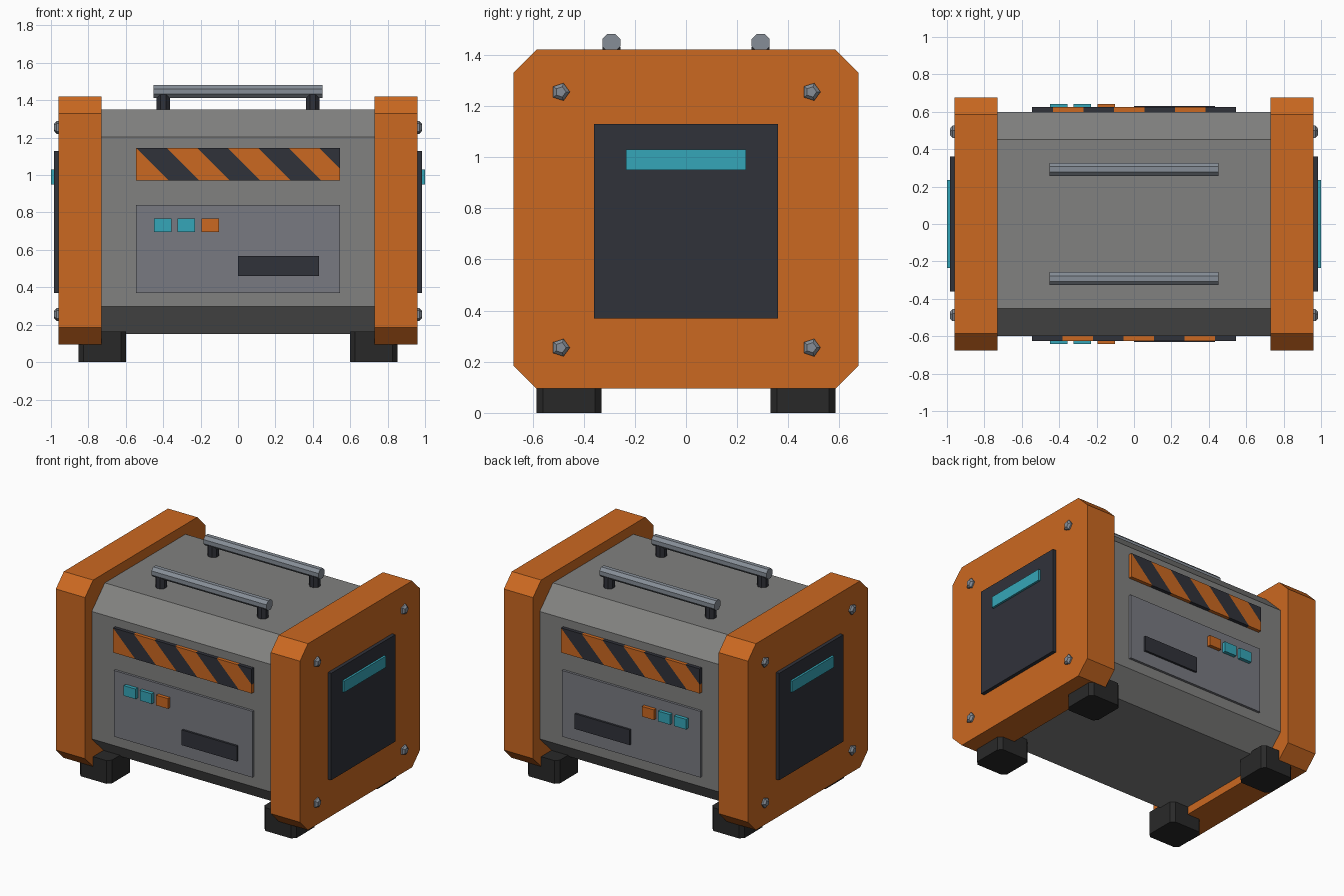
import bpy, bmesh
from math import pi
from mathutils import Matrix, Vector

if "Cube" in bpy.data.objects:
    bpy.data.objects.remove(bpy.data.objects["Cube"])


def mat(name, r, g, b):
    m = bpy.data.materials.new(name)
    m.diffuse_color = (r, g, b, 1)
    m.use_nodes = True
    m.node_tree.nodes["Principled BSDF"].inputs["Base Color"].default_value = m.diffuse_color
    return m


ORANGE = mat("orange", 0.60, 0.14, 0.015)
CYAN = mat("cyan", 0.036, 0.38, 0.48)
DARK = mat("dark", 0.03, 0.032, 0.042)
RUBBER = mat("rubber", 0.022, 0.022, 0.022)
BODY = mat("body_grey", 0.22, 0.22, 0.215)
PANEL = mat("panel_grey", 0.19, 0.195, 0.22)
METAL = mat("metal", 0.24, 0.27, 0.31)


def finish(name, bm, *mats):
    bmesh.ops.recalc_face_normals(bm, faces=bm.faces)
    me = bpy.data.meshes.new(name)
    bm.to_mesh(me)
    bm.free()
    for m in mats:
        me.materials.append(m)
    ob = bpy.data.objects.new(name, me)
    bpy.context.collection.objects.link(ob)
    return ob


def box_bm(x, y, z):
    """Cube from (min, max) ranges."""
    bm = bmesh.new()
    c = [(a + b) / 2 for a, b in (x, y, z)]
    s = [abs(b - a) for a, b in (x, y, z)]
    bmesh.ops.create_cube(bm, size=1, matrix=Matrix.Translation(c) @ Matrix.Diagonal((*s, 1)))
    return bm


def box(name, x, y, z, m):
    return finish(name, box_bm(x, y, z), m)


def chamfered(name, x, y, z, axis, cut, m):
    """Box whose edges parallel to one axis are chamfered."""
    bm = box_bm(x, y, z)
    edges = [e for e in bm.edges
             if abs((e.verts[0].co - e.verts[1].co).normalized()[axis]) > 0.9]
    bmesh.ops.bevel(bm, geom=edges, offset=cut, segments=1, affect='EDGES')
    return finish(name, bm, m)


def cone(bm, sides, r1, r2, depth, matrix):
    bmesh.ops.create_cone(bm, cap_ends=True, segments=sides, radius1=r1, radius2=r2,
                          depth=depth, matrix=matrix)


# Main body with chamfered long edges
chamfered("body", (-0.73, 0.73), (-0.6, 0.6), (0.15, 1.35), 0, 0.147, BODY)

for sx, side in ((-1, "left"), (1, "right")):
    # End guard, side panel and light strip
    gx = sorted((sx * 0.73, sx * 0.96))
    chamfered(side + "_end_guard", gx, (-0.675, 0.675), (0.095, 1.42), 0, 0.09, ORANGE)
    box(side + "_side_panel", (sx * 0.95, sx * 0.985), (-0.36, 0.36), (0.37, 1.13), DARK)
    box(side + "_light_strip", (sx * 0.97, sx * 1.0), (-0.235, 0.235), (0.95, 1.03), CYAN)

    for sy, end in ((-1, "front"), (1, "back")):
        # Five-sided bolts: short shank with tapered head
        for z, level in ((0.255, "lower"), (1.255, "upper")):
            bm = bmesh.new()
            turn = Matrix.Rotation(sx * pi / 2, 4, 'Y')
            for x, r2, d in ((0.96, 0.036, 0.02), (0.9765, 0.021, 0.013)):
                cone(bm, 5, 0.036, r2, d, Matrix.Translation((sx * x, sy * 0.49, z)) @ turn)
            finish(f"{side}_{end}_{level}_bolt", bm, METAL)
        # Foot
        chamfered(f"{side}_{end}_foot", sorted((sx * 0.6, sx * 0.852)),
                  sorted((sy * 0.33, sy * 0.585)), (0, 0.165), 2, 0.026, RUBBER)


def hazard_plate(name, sy):
    """Plate cut by diagonal lines, alternate bands painted dark."""
    x0, top, pitch, slant = -0.545, 1.145, 0.163, 1.0
    bm = box_bm((-0.545, 0.545), (-0.625, -0.59), (0.97, top))
    for k in range(7):
        bmesh.ops.bisect_plane(bm, geom=bm.verts[:] + bm.edges[:] + bm.faces[:],
                               plane_co=Vector((x0 + k * pitch, 0, top)),
                               plane_no=Vector((1, 0, slant)))
    for f in bm.faces:
        c = f.calc_center_median()
        band = (c.x - x0 + slant * (c.z - top)) // pitch
        f.material_index = 1 if band >= 0 and band % 2 == 0 else 0
    if sy > 0:
        bmesh.ops.rotate(bm, verts=bm.verts, matrix=Matrix.Rotation(pi, 3, 'Z'))
    finish(name, bm, ORANGE, DARK)


for sy, end in ((-1, "front"), (1, "back")):
    # Hazard plate, control panel, vent and buttons
    hazard_plate(end + "_hazard_plate", sy)
    box(end + "_control_panel", (-0.545, 0.545), (sy * 0.59, sy * 0.617), (0.37, 0.84), PANEL)
    box(end + "_vent", (0, 0.433), (sy * 0.6, sy * 0.632), (0.46, 0.568), DARK)
    for i, m in enumerate((CYAN, CYAN, ORANGE)):
        x = -0.403 + i * 0.127
        box(f"{end}_button_{i + 1}", (x - 0.047, x + 0.047), (sy * 0.6, sy * 0.642),
            (0.695, 0.767), m)

    # Carry handle: octagonal bar on two posts
    y = sy * 0.292
    bm = bmesh.new()
    cone(bm, 8, 0.038, 0.038, 0.905,
         Matrix.Translation((0, y, 1.447)) @ Matrix.Rotation(pi / 2, 4, 'Y')
         @ Matrix.Rotation(pi / 8, 4, 'Z'))
    finish(end + "_handle_bar", bm, METAL)
    for sx, side in ((-1, "left"), (1, "right")):
        bm = bmesh.new()
        cone(bm, 8, 0.038, 0.038, 0.09,
             Matrix.Translation((sx * 0.4, y, 1.385)) @ Matrix.Rotation(pi / 8, 4, 'Z'))
        finish(f"{end}_{side}_handle_post", bm, DARK)
